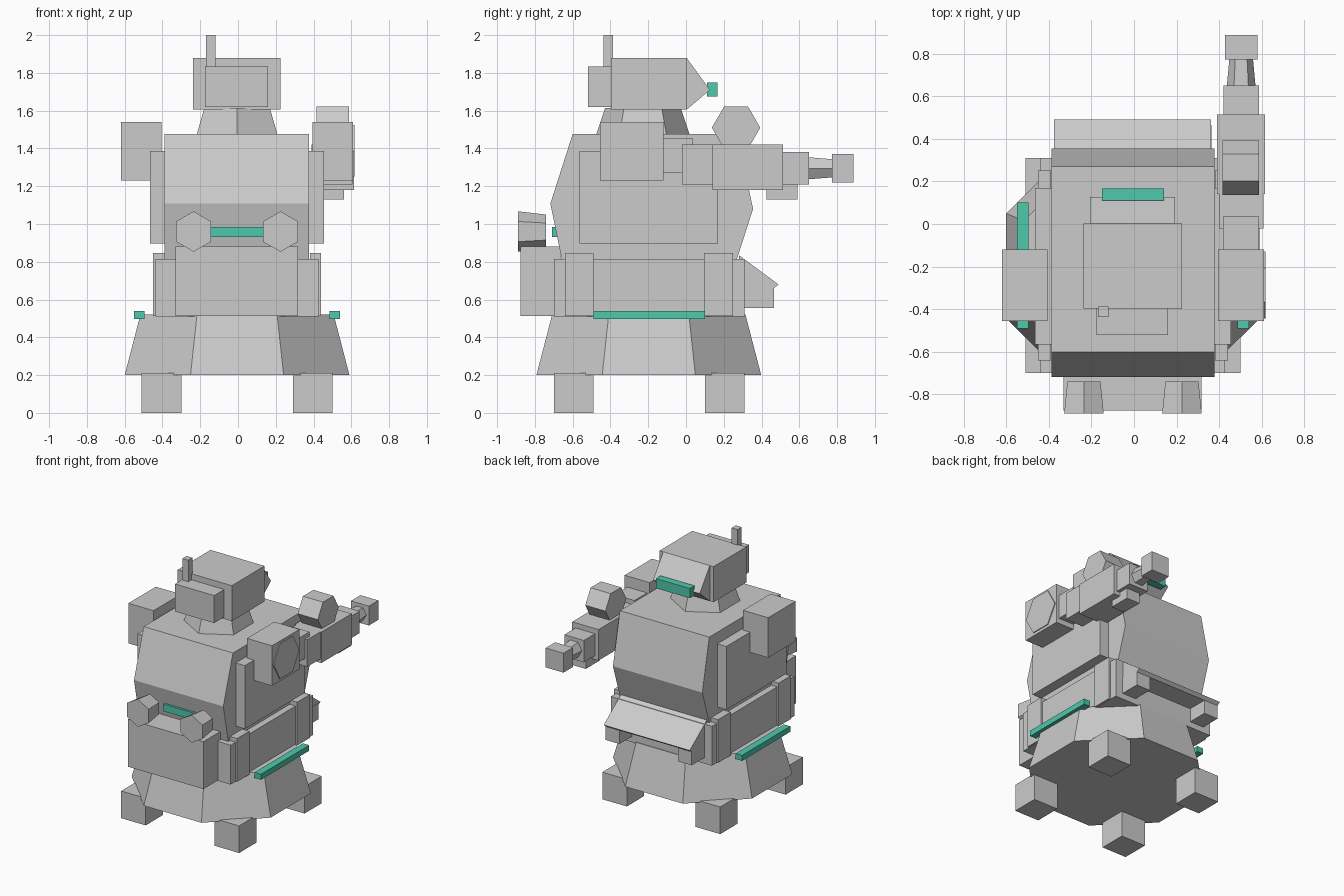
import bpy, bmesh
from math import cos, sin, pi

if "Cube" in bpy.data.objects:
    bpy.data.objects.remove(bpy.data.objects["Cube"])

CX, CY = -0.005, -0.197      # body axis

teal = bpy.data.materials.new("teal")
teal.diffuse_color = (0.077, 0.578, 0.413, 1)
teal.use_nodes = True
teal.node_tree.nodes["Principled BSDF"].inputs["Base Color"].default_value = teal.diffuse_color


def loft(name, a, b, mat=None):
    """Flat-faced solid between two matching outlines."""
    bm = bmesh.new()
    va = [bm.verts.new(p) for p in a]
    vb = [bm.verts.new(p) for p in b]
    n = len(a)
    bm.faces.new(va)
    bm.faces.new(vb)
    for i in range(n):
        j = (i + 1) % n
        bm.faces.new((va[i], va[j], vb[j], vb[i]))
    bmesh.ops.recalc_face_normals(bm, faces=bm.faces)
    me = bpy.data.meshes.new(name)
    bm.to_mesh(me)
    bm.free()
    ob = bpy.data.objects.new(name, me)
    bpy.context.collection.objects.link(ob)
    if mat:
        me.materials.append(mat)
    return ob


def prism(name, x0, x1, yz, mat=None):
    """Extrude a y-z profile along x."""
    return loft(name, [(x0, y, z) for y, z in yz], [(x1, y, z) for y, z in yz], mat)


def box(name, x, y, z, mat=None):
    return prism(name, *x, [(y[0], z[0]), (y[1], z[0]), (y[1], z[1]), (y[0], z[1])], mat)


def frustum(name, axis, centre, span, radii, sides=6, phase=0.0):
    """Low-poly cone section; centre holds the two cross-axis coordinates."""
    rings = []
    for t, r in zip(span, radii):
        ring = []
        for i in range(sides):
            ang = phase + 2 * pi * i / sides
            p = [centre[0] + r * cos(ang), centre[1] + r * sin(ang)]
            p.insert("xyz".index(axis), t)
            ring.append(tuple(p))
        rings.append(ring)
    return loft(name, *rings)


def pair(name, inner, outer, y, z, mat=None):
    """Matching left and right boxes about the body axis."""
    box(name + "_right", (CX + inner, CX + outer), y, z, mat)
    box(name + "_left", (CX - outer, CX - inner), y, z, mat)


# base: feet, octagonal skirt, glowing side strips
for label, y in (("front", (-0.70, -0.49)), ("rear", (0.10, 0.31))):
    pair(label + "_foot", 0.295, 0.505, y, (0, 0.21))
frustum("skirt", "z", (CX, CY), (0.20, 0.52), (0.644, 0.554), 8, pi / 8)
pair("skirt_strip", 0.49, 0.545, (-0.49, 0.10), (0.497, 0.54), teal)

# waist with corner posts
box("waist", (-0.438, 0.427), (-0.70, 0.31), (0.51, 0.815))
for label, y in (("front", (-0.64, -0.49)), ("rear", (0.095, 0.25))):
    pair(label + "_post", 0.385, 0.445, y, (0.512, 0.847))

# front pack with two hex nozzles and a light bar
box("front_pack", (-0.33, 0.317), (-0.875, -0.665), (0.513, 0.88))
for side, x in (("left", -0.235), ("right", 0.225)):
    frustum("nozzle_" + side, "y", (x, 0.96), (-0.89, -0.74), (0.107, 0.09), 6, pi / 6)
box("front_light", (-0.145, 0.135), (-0.71, -0.68), (0.93, 0.985), teal)

# rear apron with two blocks beneath
prism("rear_apron", -0.375, 0.362,
      [(0.28, 0.835), (0.49, 0.68), (0.465, 0.66), (0.28, 0.66)])
pair("apron_block", 0.25, 0.369, (0.28, 0.465), (0.555, 0.68))

# torso and side panels
prism("torso", -0.388, 0.377,
      [(-0.60, 1.477), (-0.718, 1.108), (-0.655, 0.80),
       (0.265, 0.80), (0.355, 1.08), (0.27, 1.477)])
pair("side_panel", 0.37, 0.46, (-0.565, 0.17), (0.897, 1.387))

# shoulders
pair("shoulder", 0.40, 0.615, (-0.455, -0.12), (1.23, 1.54))
frustum("shoulder_joint", "x", (-0.287, 1.387), (0.40, 0.617), (0.157, 0.157))

# right arm with barrel, pointing to the rear
box("upper_arm", (0.417, 0.587), (-0.16, 0.035), (1.27, 1.455))
box("elbow", (0.40, 0.607), (-0.02, 0.16), (1.21, 1.42))
box("forearm", (0.39, 0.615), (0.14, 0.513), (1.18, 1.42))
frustum("arm_drum", "x", (0.265, 1.51), (0.415, 0.587), (0.128, 0.115 + 0.013))
box("barrel_housing", (0.42, 0.587), (0.50, 0.65), (1.21, 1.38))
box("arm_clip", (0.445, 0.56), (0.425, 0.59), (1.13, 1.22))
frustum("barrel", "y", (0.503, 1.295), (0.64, 0.78), (0.068, 0.055))
box("muzzle", (0.427, 0.58), (0.772, 0.888), (1.22, 1.37))

# neck and head
frustum("neck", "z", (CX, -0.228), (1.47, 1.615), (0.248, 0.20), 6, pi / 2)
box("head", (-0.238, 0.225), (-0.397, 0.003), (1.605, 1.88))
prism("face_wedge", -0.206, 0.193,
      [(-0.02, 1.605), (0.003, 1.605), (0.127, 1.71), (0.003, 1.88), (-0.02, 1.88)])
box("visor", (-0.15, 0.14), (0.11, 0.167), (1.675, 1.75), teal)
box("head_front_box", (-0.175, 0.16), (-0.52, -0.38), (1.62, 1.833))
box("antenna", (-0.17, -0.12), (-0.437, -0.387), (1.82, 2.0))
